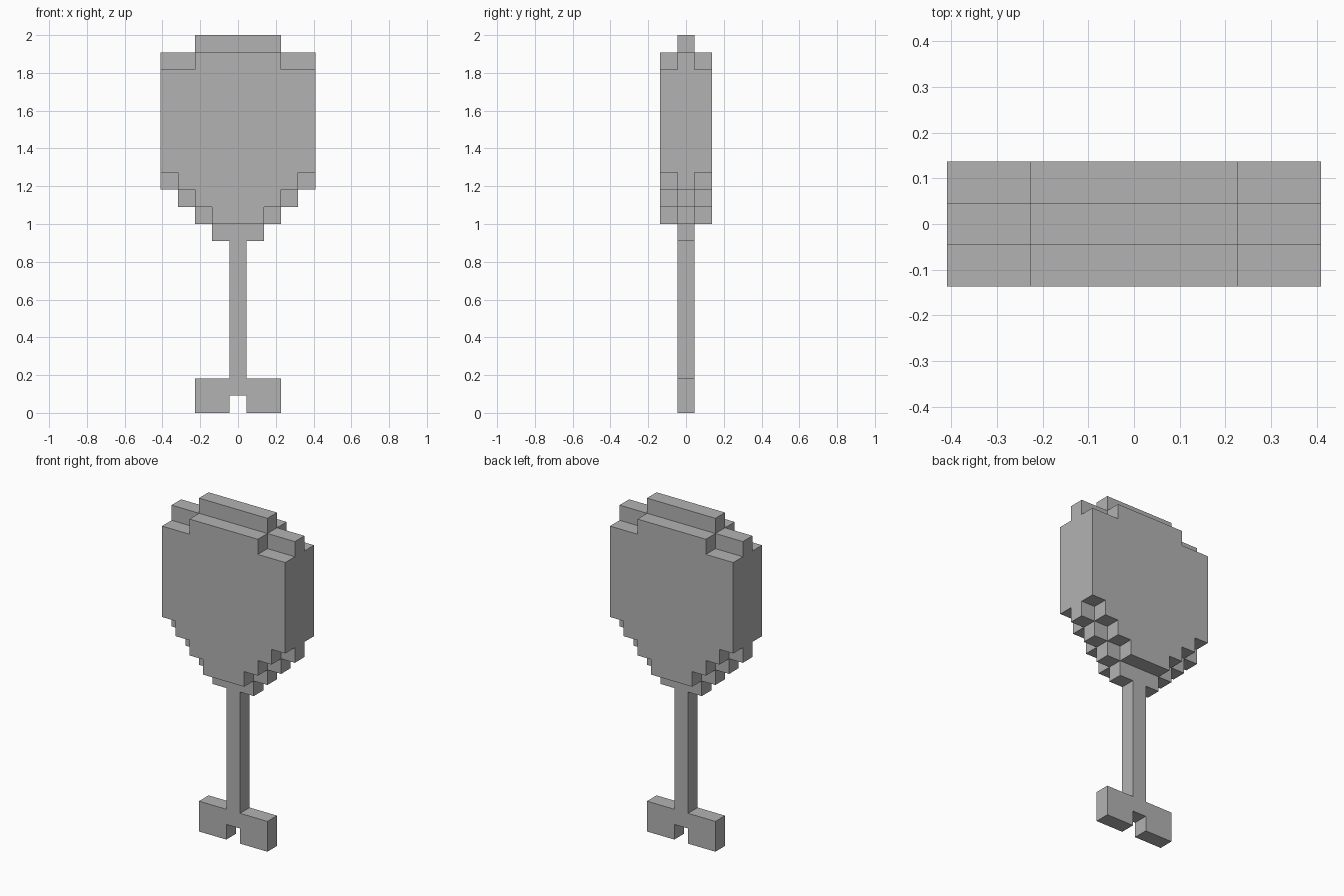
import bpy
import bmesh

if "Cube" in bpy.data.objects:
    bpy.data.objects.remove(bpy.data.objects["Cube"], do_unlink=True)

U = 2 / 22  # edge length of one block

grey = bpy.data.materials.new("plain grey")
grey.use_nodes = True
COLOUR = (0.45, 0.45, 0.45, 1)
grey.diffuse_color = COLOUR
grey.node_tree.nodes["Principled BSDF"].inputs["Base Color"].default_value = COLOUR


def stepped_outline(steps):
    """Right half outline from (half width, bottom, top) rows, mirrored to the left."""
    right = []
    for half, bottom, top in steps:
        right += [(half, bottom), (half, top)]
    return right + [(-x, z) for x, z in reversed(right)]


def slab(name, outline, half_depth):
    """Extrude a front outline, given in blocks, evenly about y = 0."""
    bm = bmesh.new()
    face = bm.faces.new([bm.verts.new((x * U, -half_depth * U, z * U)) for x, z in outline])
    back = bmesh.ops.extrude_face_region(bm, geom=[face])["geom"]
    moved = [v for v in back if isinstance(v, bmesh.types.BMVert)]
    bmesh.ops.translate(bm, verts=moved, vec=(0, 2 * half_depth * U, 0))
    bmesh.ops.recalc_face_normals(bm, faces=bm.faces)
    mesh = bpy.data.meshes.new(name)
    bm.to_mesh(mesh)
    bm.free()
    mesh.materials.append(grey)
    obj = bpy.data.objects.new(name, mesh)
    bpy.context.collection.objects.link(obj)
    return obj


# Head: a thin wide core united with a thick body that is one step smaller
head = slab("head", stepped_outline([
    (1.5, 10, 11), (2.5, 11, 12), (3.5, 12, 13), (4.5, 13, 21), (2.5, 21, 22)]), 0.5)
body = slab("head_body", stepped_outline([
    (1.5, 11, 12), (2.5, 12, 13), (3.5, 13, 14), (4.5, 14, 20), (2.5, 20, 21)]), 1.5)
body.hide_render = True

union = head.modifiers.new("join body", "BOOLEAN")
union.operation = "UNION"
union.solver = "EXACT"
union.object = body
bpy.context.view_layer.update()
joined = bpy.data.meshes.new_from_object(
    head.evaluated_get(bpy.context.evaluated_depsgraph_get()))
head.modifiers.clear()
head.data = joined
bpy.data.objects.remove(body, do_unlink=True)

# Handle shaft
slab("handle", stepped_outline([(0.5, 2, 10)]), 0.5)

# Grip: crossbar with a square notch in its underside
slab("grip", [(0.5, 0), (2.5, 0), (2.5, 2), (-2.5, 2),
              (-2.5, 0), (-0.5, 0), (-0.5, 1), (0.5, 1)], 0.5)
